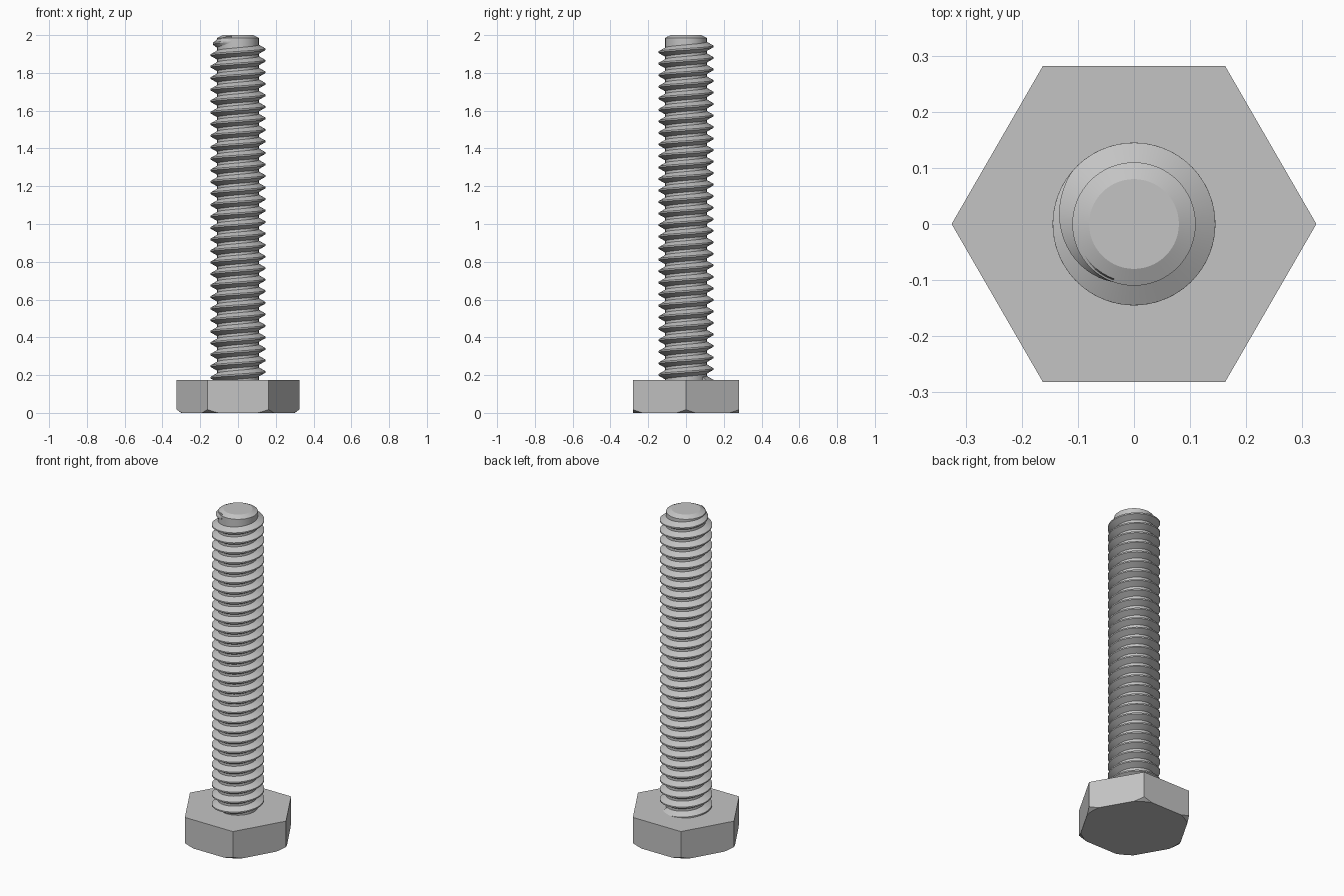
import bpy, bmesh
from math import cos, sin, pi, tau, radians

cube = bpy.data.objects.get("Cube")
if cube:
    bpy.data.objects.remove(cube, do_unlink=True)

STEEL = (0.55, 0.55, 0.55, 1)
steel = bpy.data.materials.new("grey steel")
steel.use_nodes = True
steel.diffuse_color = STEEL
steel.node_tree.nodes["Principled BSDF"].inputs["Base Color"].default_value = STEEL

ROOT, CREST, PITCH = 0.11, 0.145, 0.061
HEAD_TOP, HEAD_R = 0.175, 0.325


def finish(name, bm):
    """Turn a bmesh into a steel object."""
    bmesh.ops.recalc_face_normals(bm, faces=bm.faces)
    mesh = bpy.data.meshes.new(name)
    bm.to_mesh(mesh)
    bm.free()
    mesh.materials.append(steel)
    obj = bpy.data.objects.new(name, mesh)
    bpy.context.collection.objects.link(obj)
    return obj


def select(obj):
    bpy.ops.object.select_all(action='DESELECT')
    obj.select_set(True)
    bpy.context.view_layer.objects.active = obj


def smooth(obj):
    select(obj)
    bpy.ops.object.shade_smooth_by_angle(angle=radians(20))


def bridge(bm, a, b, closed=True):
    n = len(a)
    for i in range(n if closed else n - 1):
        j = (i + 1) % n
        bm.faces.new((a[i], a[j], b[j], b[i]))


def turned(name, profile, sides):
    """Solid of revolution from (radius, height) points, capped at both ends."""
    bm = bmesh.new()
    rings = [[bm.verts.new((r * cos(tau * i / sides), r * sin(tau * i / sides), z))
              for i in range(sides)] for r, z in profile]
    for a, b in zip(rings, rings[1:]):
        bridge(bm, a, b)
    bm.faces.new(rings[0])
    bm.faces.new(rings[-1])
    return finish(name, bm)


# Hexagonal head, its underside corners trimmed by a cone
head = turned("hex_head", [(HEAD_R, 0), (HEAD_R, HEAD_TOP)], 6)
trimmer = turned("head_trimmer", [(0.28, -0.014), (0.36, 0.042), (0.36, 0.3)], 96)
trimmer.hide_render = True
cut = head.modifiers.new("trim", 'BOOLEAN')
cut.operation = 'INTERSECT'
cut.solver = 'EXACT'
cut.object = trimmer
select(head)
bpy.ops.object.modifier_apply(modifier=cut.name)
bpy.data.objects.remove(trimmer, do_unlink=True)
smooth(head)

# Shank core with a chamfered tip
shank = turned("shank", [(ROOT, 0.1), (ROOT, 1.985), (0.08, 2)], 64)
smooth(shank)

# Right-handed thread ridge that fades out near the tip
STEPS = 56
FULL_END, END = radians(140), radians(250)
bm = bmesh.new()
start = -tau * 1.76 / PITCH
count = int((END - start) / tau * STEPS)
last = None
first = None
for k in range(count + 1):
    a = start + (END - start) * k / count
    fade = min(1, (END - a) / (END - FULL_END))
    z = 1.925 + PITCH * a / tau
    top = ROOT + (CREST - ROOT) * fade
    inner = ROOT - 0.006
    section = [(inner, -0.027), (top, -0.004), (top, 0.004), (inner, 0.027)]
    row = [bm.verts.new((r * cos(a), r * sin(a), z + dz)) for r, dz in section]
    if last:
        bridge(bm, last, row)
    else:
        first = row
    last = row
bm.faces.new(first)
bm.faces.new(last)
thread = finish("thread", bm)
smooth(thread)
